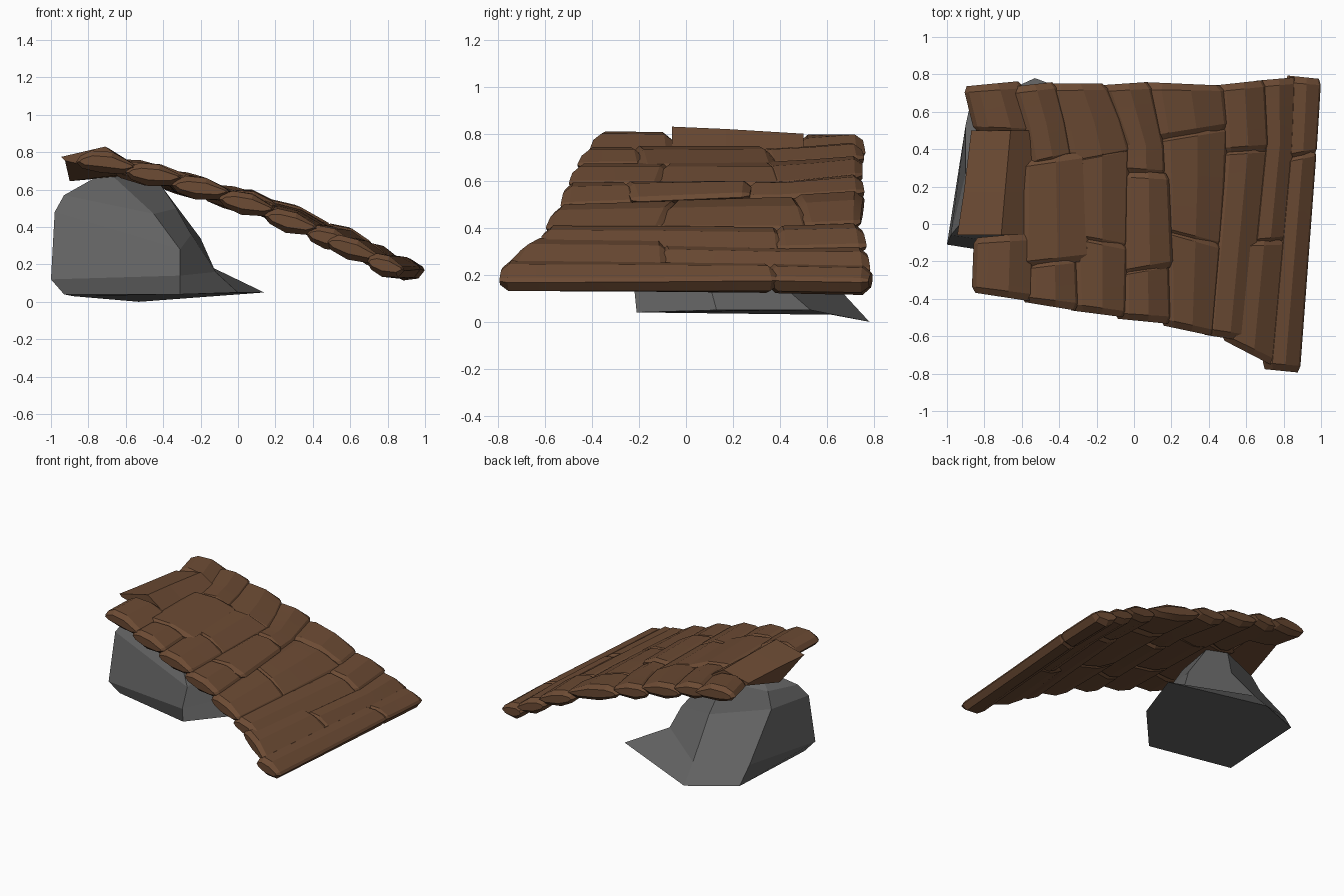
import bpy, bmesh, math


def material(name, rgb):
    m = bpy.data.materials.new(name)
    m.diffuse_color = (*rgb, 1)
    return m


WOOD = material("brown wood", (0.150, 0.070, 0.034))
STONE = material("grey stone", (0.125, 0.125, 0.125))


def lerp(pts, v):
    """Piecewise linear lookup, extended at both ends."""
    i = 0
    while i < len(pts) - 2 and v > pts[i + 1][0]:
        i += 1
    (a, p), (b, q) = pts[i], pts[i + 1]
    return p + (q - p) * (v - a) / (b - a)


def loft(name, rings, mat, apex=None, smooth=False):
    """Skin closed rings, capping the ends."""
    bm = bmesh.new()
    vs = [[bm.verts.new(p) for p in r] for r in rings]
    n = len(vs[0])
    for a, b in zip(vs, vs[1:]):
        for i in range(n):
            j = (i + 1) % n
            bm.faces.new((a[i], a[j], b[j], b[i]))
    bm.faces.new(vs[0])
    if apex:
        top = bm.verts.new(apex)
        for i in range(n):
            bm.faces.new((vs[-1][i], vs[-1][(i + 1) % n], top))
    else:
        bm.faces.new(vs[-1])
    bmesh.ops.recalc_face_normals(bm, faces=bm.faces)
    me = bpy.data.meshes.new(name)
    bm.to_mesh(me)
    bm.free()
    me.materials.append(mat)
    ob = bpy.data.objects.new(name, me)
    bpy.context.collection.objects.link(ob)
    if smooth:
        bpy.ops.object.select_all(action='DESELECT')
        ob.select_set(True)
        bpy.context.view_layer.objects.active = ob
        bpy.ops.object.shade_smooth_by_angle(angle=math.radians(15))
    return ob


# Height of the sagging roof, and row boundaries at front, kink and back
DECK = [(-0.92, 0.765), (-0.73, 0.758), (-0.5, 0.695), (-0.2, 0.61), (0.13, 0.505),
        (0.46, 0.375), (0.66, 0.285), (0.84, 0.195), (0.92, 0.158), (1.0, 0.135)]
FRONT = [-0.88, -0.57, -0.30, -0.07, 0.19, 0.39, 0.58, 0.73, 0.89]
KINK = [-0.84, -0.54, -0.36, -0.04, 0.14, 0.49, 0.70, 0.84, 0.98]
BACK = [-0.92, -0.66, -0.45, -0.18, 0.06, 0.46, 0.68, 0.85, 1.0]
PROFILE = [(0, 0), (0.07, 0.55), (0.25, 1), (0.6, 1), (0.95, 0.2),
           (1, -0.15), (0.82, -0.9), (0.4, -1.15), (0.1, -0.65)]


def bound(i, y):
    return lerp([(-0.75, FRONT[i]), (0.42, KINK[i]), (0.78, BACK[i])], y)


def deck(x, y):
    """Roof height, with the lower half sinking towards the front."""
    return lerp(DECK, x) + 0.035 * min(y, 0.3) * max(0, min(1, (x + 0.1) / 0.4))


def plank(name, row, y0, y1, skew0=0.0, skew1=0.0, lift=0.0, tilt=0.06, wide=0.0, under=0.04):
    """Rounded board along y; skews slant its two ends."""
    rings = []
    bev = 0.035
    mid = [0.42] if y0 < 0.3 and y1 > 0.5 else [(y0 + y1) / 2]
    for y, s, t in ([(y0, 0.88, 0.5), (y0 + bev, 1, 1)] + [(m, 1, 1) for m in mid]
                    + [(y1 - bev, 1, 1), (y1, 0.88, 0.5)]):
        k = (y - y0) / (y1 - y0)
        ring = []
        for u, w in PROFILE:
            v = 0.5 + (u - 0.5) * s
            yy = y + (v - 0.5) * (skew0 * (1 - k) + skew1 * k)
            xl, xr = bound(row, y) - (under if row else 0), bound(row + 1, y) + 0.02 + wide
            if row == 7:
                xr -= 0.02
            x = xl + (xr - xl) * v
            ring.append((x, yy, deck(x, yy) + lift + tilt * (v - 0.5) + 0.056 * t * w))
        rings.append(ring)
    return loft(name, rings, WOOD, smooth=True)


# Roof boards: row, front y, back y, end slants, lift, tilt, extra right, extra left
BOARDS = [
    (0, -0.39, -0.06, -0.05, 0.03, 0.0, 0.03), (0, 0.48, 0.75, -0.02, 0.03, -0.015, 0.02, 0.03),
    (1, -0.44, -0.19, -0.05, 0.05), (1, -0.22, 0.36, 0.05, 0.06, 0.0, 0.08, 0.08, 0.12),
    (1, 0.32, 0.745, 0.06, 0.03, -0.005),
    (2, -0.48, -0.07, -0.04, -0.07), (2, -0.11, 0.39, -0.07, 0.08, 0.0, 0.05),
    (2, 0.33, 0.75, 0.08, 0.0),
    (3, -0.52, -0.22, -0.03, 0.06), (3, -0.26, 0.28, 0.06, -0.02, 0.01, 0.08, 0.02),
    (3, 0.26, 0.75, -0.02, 0.02),
    (4, -0.57, -0.05, -0.06, -0.10), (4, -0.09, 0.50, -0.10, 0.08, 0.0, 0.05),
    (4, 0.47, 0.75, 0.08, -0.02, 0.01),
    (5, -0.61, 0.41, -0.04, 0.02), (5, 0.38, 0.755, 0.02, 0.03, 0.01, 0.07),
    (6, -0.69, -0.08, -0.15, 0.02, 0, 0.06, 0.0, 0.12), (6, -0.11, 0.775, 0.02, 0.02),
    (7, -0.785, 0.38, -0.02, 0.04), (7, 0.35, 0.785, 0.04, -0.02),
]
for n, b in enumerate(BOARDS):
    plank("roof_board_%02d" % (n + 1), *b)

# Loose board tipped over at the upper edge, deepest in the middle
LOOSE = [
    (-0.06, [(-0.945, 0.775), (-0.71, 0.83), (-0.57, 0.73), (-0.62, 0.68), (-0.925, 0.755)]),
    (0.17, [(-0.91, 0.768), (-0.69, 0.82), (-0.56, 0.72), (-0.62, 0.67), (-0.90, 0.645)]),
    (0.50, [(-0.87, 0.755), (-0.66, 0.80), (-0.53, 0.72), (-0.60, 0.67), (-0.86, 0.735)]),
]
loft("loose_board", [[(x, y, z) for x, z in sec] for y, sec in LOOSE], WOOD)

# Supporting boulder, ring by ring from the ground up
BOULDER = [
    [(-0.93, -0.08, 0.04), (-0.31, -0.21, 0.04), (0.0, 0.13, 0.05),
     (0.14, 0.53, 0.05), (-0.53, 0.78, 0.0), (-0.88, 0.62, 0.03)],
    [(-1.0, -0.11, 0.12), (-0.31, -0.22, 0.14), (-0.12, 0.10, 0.16),
     (-0.13, 0.38, 0.18), (-0.52, 0.66, 0.13), (-0.90, 0.53, 0.16)],
    [(-0.98, -0.06, 0.48), (-0.31, -0.16, 0.28), (-0.25, 0.10, 0.36),
     (-0.20, 0.34, 0.34), (-0.50, 0.44, 0.40), (-0.90, 0.27, 0.48)],
    [(-0.93, 0.0, 0.57), (-0.45, -0.06, 0.47), (-0.33, 0.12, 0.50),
     (-0.41, 0.28, 0.62), (-0.55, 0.34, 0.62), (-0.85, 0.24, 0.59)],
]
loft("boulder", BOULDER, STONE, apex=(-0.70, 0.15, 0.70))
